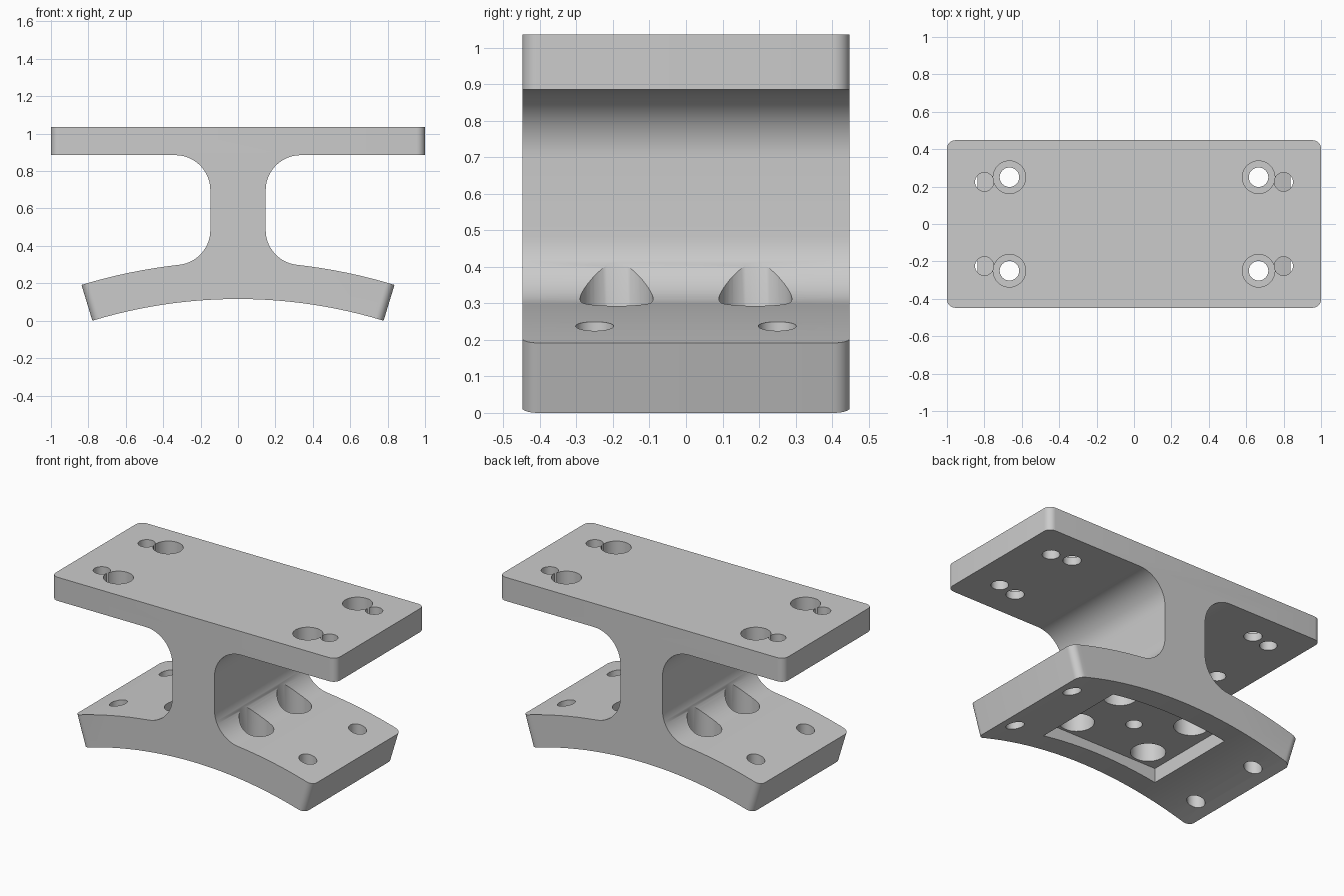
import bpy, bmesh, math
from mathutils import Vector, Matrix

old = bpy.data.objects.get("Cube")
if old:
    bpy.data.objects.remove(old, do_unlink=True)

grey = bpy.data.materials.new("plain grey")
grey.use_nodes = True
grey.diffuse_color = (0.6, 0.6, 0.6, 1)
grey.node_tree.nodes["Principled BSDF"].inputs["Base Color"].default_value = (0.6, 0.6, 0.6, 1)

# main dimensions
HALF_Y, TOP, UNDER = 0.448, 1.035, 0.885
WEB, FILLET = 0.148, 0.187
R_IN, R_OUT, CZ = 2.67, 2.87, -2.554
SPREAD = math.radians(16.95)
FX = WEB + FILLET


def arc(cx, cz, r, start, end, steps):
    """Points on an arc, angles measured from +x."""
    return [(cx + r * math.cos(start + (end - start) * i / steps),
             cz + r * math.sin(start + (end - start) * i / steps))
            for i in range(steps + 1)]


def link(name, bm):
    mesh = bpy.data.meshes.new(name)
    bm.to_mesh(mesh)
    bm.free()
    ob = bpy.data.objects.new(name, mesh)
    bpy.context.collection.objects.link(ob)
    mesh.materials.append(grey)
    return ob


# half profile: saddle underside, saddle end, saddle top, fillets, top plate
up = math.pi / 2
low_fz = CZ + math.sqrt((R_OUT + FILLET) ** 2 - FX ** 2)
tangent = math.atan2(low_fz - CZ, FX)
half = arc(0, CZ, R_IN, up, up - SPREAD, 12)
half += arc(0, CZ, R_OUT, up - SPREAD, tangent, 8)
half += arc(FX, low_fz, FILLET, tangent + math.pi, math.pi, 16)[1:]
half += arc(FX, UNDER - FILLET, FILLET, math.pi, up, 16)
half += [(1, UNDER), (1, TOP)]
profile = half + [(-x, z) for x, z in reversed(half[1:])]

# extruded body with rounded plate and saddle corners
bm = bmesh.new()
face = bm.faces.new([bm.verts.new((x, -HALF_Y, z)) for x, z in profile])
moved = bmesh.ops.extrude_face_region(bm, geom=[face])["geom"]
bmesh.ops.translate(bm, vec=(0, 2 * HALF_Y, 0),
                    verts=[v for v in moved if isinstance(v, bmesh.types.BMVert)])
bmesh.ops.recalc_face_normals(bm, faces=bm.faces)


def is_corner(edge):
    a, b = (v.co for v in edge.verts)
    return (abs(a.y - b.y) < 0.001 and min(abs(a.x), abs(b.x)) > 0.7
            and abs(a.z - b.z) > 0.1)


bmesh.ops.bevel(bm, geom=[e for e in bm.edges if is_corner(e)], offset=0.045,
                segments=8, profile=0.5, affect='EDGES')
body = link("mounting_bracket", bm)


def cut(cutter):
    """Subtract a cutter from the body and remove it."""
    cutter.hide_render = True
    bpy.context.view_layer.objects.active = body
    mod = body.modifiers.new("cut", 'BOOLEAN')
    mod.operation, mod.solver, mod.object = 'DIFFERENCE', 'EXACT', cutter
    bpy.ops.object.modifier_apply(modifier=mod.name)
    bpy.data.objects.remove(cutter, do_unlink=True)


def drill(x, y, r, z0, z1):
    b = bmesh.new()
    bmesh.ops.create_cone(b, cap_ends=True, segments=48, radius1=r, radius2=r,
                          depth=z1 - z0, matrix=Matrix.Translation((x, y, (z0 + z1) / 2)))
    cut(link("drill", b))


# rectangular pocket under the saddle
b = bmesh.new()
bmesh.ops.create_cube(b, size=1, matrix=Matrix.Translation((0, 0, 0.0375))
                      @ Matrix.Diagonal((0.82, 0.61, 0.275, 1)))
cut(link("pocket", b))

# centre hole, then four sets of bolt holes
drill(0, 0, 0.047, 0.1, 0.5)
for sx in (-1, 1):
    for sy in (-1, 1):
        drill(sx * 0.263, sy * 0.19, 0.1, 0.1, 0.6)
        drill(sx * 0.666, sy * 0.25, 0.052, -0.2, 1.3)
        drill(sx * 0.666, sy * 0.25, 0.087, 0.935, 1.3)
        drill(sx * 0.8, sy * 0.225, 0.05, 0.7, 1.3)

# smooth curved walls, keep edges sharp
bpy.ops.object.select_all(action='DESELECT')
body.select_set(True)
bpy.context.view_layer.objects.active = body
bpy.ops.object.shade_smooth_by_angle(angle=math.radians(30))
